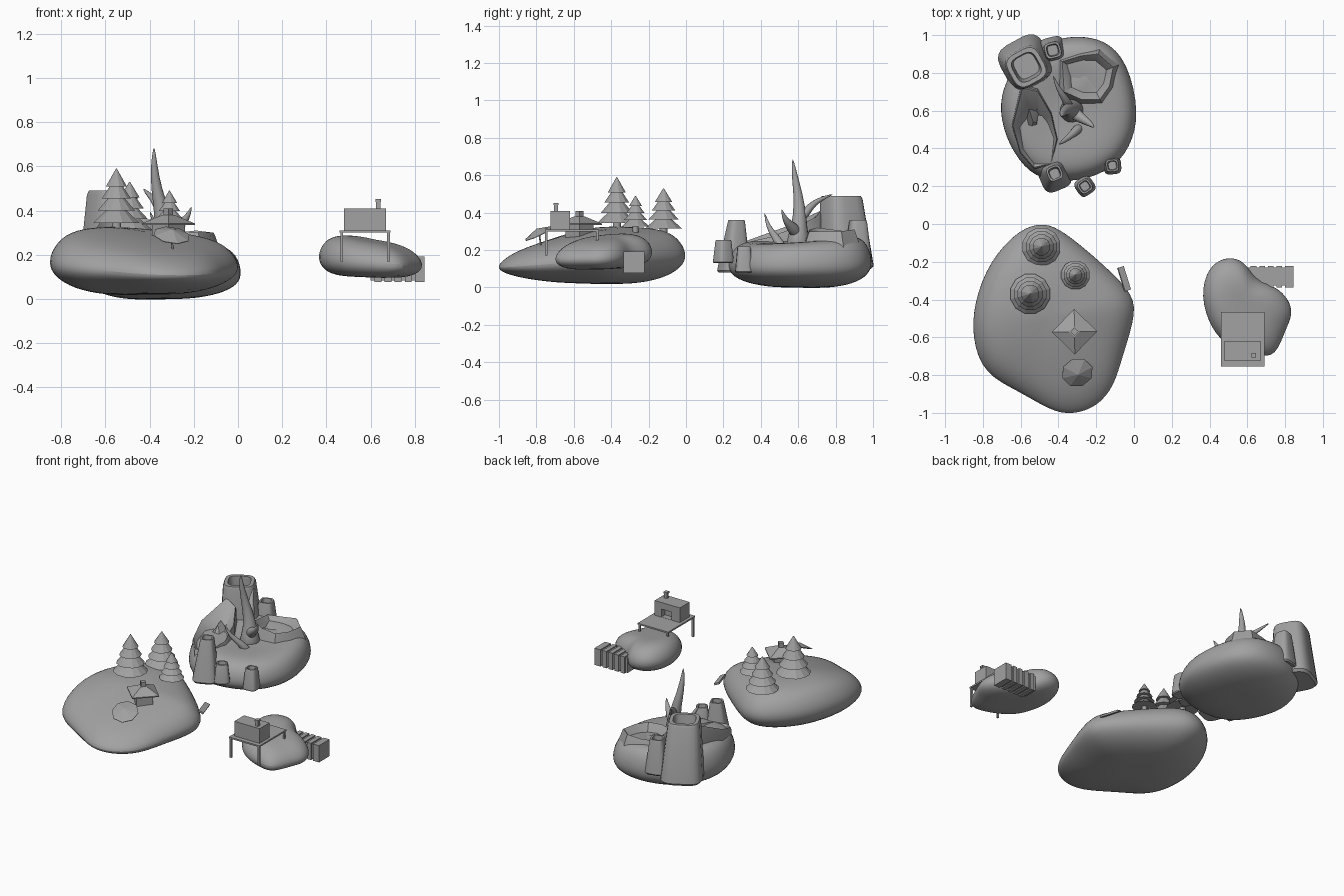
import bpy, bmesh, math
from mathutils import Vector, Matrix

cube = bpy.data.objects.get("Cube")
if cube:
    bpy.data.objects.remove(cube, do_unlink=True)

grey = bpy.data.materials.new("plain grey")
grey.use_nodes = True
grey.diffuse_color = (0.36, 0.36, 0.36, 1)
grey.node_tree.nodes["Principled BSDF"].inputs["Base Color"].default_value = (0.36, 0.36, 0.36, 1)


def loft(name, rings, smooth=None, subdiv=0, loc=(0, 0, 0), rot=(0, 0, 0)):
    """Skin a stack of equal-length rings and cap both ends."""
    bm = bmesh.new()
    loops = [[bm.verts.new(p) for p in ring] for ring in rings]
    n = len(loops[0])
    for a, b in zip(loops, loops[1:]):
        for i in range(n):
            j = (i + 1) % n
            bm.faces.new((a[i], a[j], b[j], b[i]))
    bm.faces.new(loops[0])
    bm.faces.new(loops[-1])
    bmesh.ops.recalc_face_normals(bm, faces=bm.faces)
    mesh = bpy.data.meshes.new(name)
    bm.to_mesh(mesh)
    bm.free()
    obj = bpy.data.objects.new(name, mesh)
    bpy.context.collection.objects.link(obj)
    obj.location, obj.rotation_euler = loc, rot
    mesh.materials.append(grey)
    if subdiv:
        mod = obj.modifiers.new("round", 'SUBSURF')
        mod.levels = mod.render_levels = subdiv
    if smooth:
        for o in bpy.context.selected_objects:
            o.select_set(False)
        obj.select_set(True)
        bpy.context.view_layer.objects.active = obj
        bpy.ops.object.shade_smooth_by_angle(angle=math.radians(smooth))
    return obj


def circle(r, z, n, power=1.0):
    """Ring of n points; power under 1 squares it off."""
    def sq(v):
        return math.copysign(abs(v) ** power, v)
    angles = [2 * math.pi * (i + 0.5) / n for i in range(n)]
    return [(r * sq(math.cos(a)), r * sq(math.sin(a)), z) for a in angles]


def box(name, lo, hi, rot=(0, 0, 0)):
    c = (Vector(lo) + Vector(hi)) / 2
    h = (Vector(hi) - Vector(lo)) / 2
    rings = [[(x * h.x, y * h.y, z * h.z) for x, y in ((-1, -1), (1, -1), (1, 1), (-1, 1))]
             for z in (-1, 1)]
    return loft(name, rings, loc=c, rot=rot)


def island(name, centre, outline, profile, side, front, back):
    """Rounded rock: outline scaled through a profile, sloped to the side, front and back."""
    cx, cy = centre
    rings = []
    for s, z in profile:
        ring = []
        for x, y in outline:
            dx, dy = (x - cx) * s * 1.04, (y - cy) * s * 1.04
            slope = side * dx + (front if dy < 0 else back) * dy
            ring.append((cx + dx, cy + dy, z + slope * (z - 0.05) * 5))
        rings.append(ring)
    return loft(name, rings, smooth=60, subdiv=2)


def basin(name, rim, flare, drop, floor, depth):
    """Raised crater: flared outer wall, sharp rim and sunken floor."""
    c = sum((Vector(p) for p in rim), Vector()) / len(rim)
    def ring(s, dz):
        return [(c.x + (x - c.x) * s, c.y + (y - c.y) * s, z + dz) for x, y, z in rim]
    rings = [ring(flare, -drop), ring(1.04, -0.01), ring(1, 0), ring(0.95, -0.006),
             ring(floor, -depth), ring(0.2, -depth)]
    return loft(name, rings, smooth=40)


def vent(name, base, top, r0, r1, turn):
    """Tapered hollow stack with rounded square section."""
    base, top = Vector(base), Vector(top)
    steps = [(0, r0 * 0.9), (0.04, r0), (0.95, r1), (1, r1 * 0.92), (1, r1 * 0.7), (0.75, r1 * 0.6)]
    m = Matrix.Rotation(turn, 3, 'Z')
    rings = [[base.lerp(top, t) + m @ Vector(p) for p in circle(r, 0, 20, 0.55)] for t, r in steps]
    return loft(name, rings, smooth=40)


def horn(name, points, radii):
    """Tapering tube through a few points."""
    pts = [Vector(p) for p in points]
    rings = []
    for i, p in enumerate(pts):
        d = (pts[min(i + 1, len(pts) - 1)] - pts[max(i - 1, 0)]).normalized()
        u = d.cross(Vector((0.3, 1, 0.1))).normalized()
        v = d.cross(u)
        rings.append([p + radii[i] * (math.cos(a) * u + math.sin(a) * v)
                      for a in (k * math.pi / 4 for k in range(8))])
    return loft(name, rings, smooth=60, subdiv=1)


# Forest island
island("forest_island", (-0.43, -0.48),
       [(-0.47, 0), (-0.6, -0.03), (-0.76, -0.2), (-0.84, -0.42), (-0.85, -0.6), (-0.79, -0.79),
        (-0.6, -0.88), (-0.44, -0.98), (-0.33, -1), (-0.2, -0.96), (-0.11, -0.85), (-0.07, -0.7),
        (0.01, -0.46), (-0.03, -0.35), (-0.2, -0.19), (-0.37, -0.05)],
       [(0.2, 0.315), (0.5, 0.31), (0.8, 0.285), (0.94, 0.225), (1, 0.16), (0.94, 0.1),
        (0.72, 0.045), (0.4, 0.02), (0.15, 0.02)], -0.06, 0.17, 0.03)

# Volcanic island
island("volcanic_island", (-0.35, 0.61),
       [(-0.3, 0.99), (-0.16, 0.97), (-0.04, 0.86), (0.025, 0.58), (-0.03, 0.4), (-0.12, 0.3),
        (-0.26, 0.24), (-0.42, 0.23), (-0.55, 0.27), (-0.66, 0.42), (-0.71, 0.6), (-0.68, 0.75),
        (-0.58, 0.9), (-0.43, 0.97)],
       [(0.2, 0.24), (0.5, 0.255), (0.78, 0.26), (0.93, 0.22), (1, 0.13), (0.95, 0.065),
        (0.72, 0.02), (0.4, 0), (0.15, 0)], -0.06, 0.06, 0.06)

# Beach island
island("beach_island", (0.58, -0.45),
       [(0.5, -0.17), (0.59, -0.2), (0.64, -0.3), (0.75, -0.33), (0.82, -0.4), (0.84, -0.48),
        (0.8, -0.56), (0.75, -0.7), (0.66, -0.7), (0.5, -0.65), (0.41, -0.56), (0.35, -0.38),
        (0.395, -0.22)],
       [(0.2, 0.27), (0.55, 0.27), (0.85, 0.24), (1, 0.18), (0.93, 0.13), (0.65, 0.1),
        (0.2, 0.1)], -0.12, 0.08, 0.08)

# Craters
basin("round_crater", [(-0.38, 0.86, 0.3), (-0.28, 0.89, 0.3), (-0.19, 0.9, 0.31), (-0.11, 0.83, 0.3),
                       (-0.13, 0.73, 0.3), (-0.18, 0.66, 0.3), (-0.28, 0.66, 0.31),
                       (-0.37, 0.7, 0.32)], 1.28, 0.1, 0.7, 0.05)
basin("long_crater", [(-0.59, 0.72, 0.41), (-0.51, 0.7, 0.38), (-0.44, 0.58, 0.32), (-0.41, 0.45, 0.27),
                      (-0.44, 0.32, 0.24), (-0.53, 0.3, 0.24), (-0.6, 0.38, 0.27), (-0.64, 0.52, 0.32)],
      1.1, 0.18, 0.5, 0.1)

# Chimney vents
vent("tall_vent", (-0.57, 0.855, 0.1), (-0.57, 0.83, 0.49), 0.132, 0.1, 0.5)
vent("side_vent", (-0.43, 0.92, 0.13), (-0.43, 0.92, 0.36), 0.07, 0.045, 0.25)
vent("front_vent", (-0.42, 0.255, 0.08), (-0.42, 0.27, 0.36), 0.08, 0.042, 0.4)
vent("small_vent_1", (-0.26, 0.2, 0.13), (-0.26, 0.2, 0.255), 0.049, 0.037, 0.6)
vent("small_vent_2", (-0.115, 0.31, 0.08), (-0.115, 0.31, 0.22), 0.047, 0.035, 0.1)

# Thorns
horn("main_thorn", [(-0.33, 0.6, 0.2), (-0.33, 0.6, 0.28), (-0.34, 0.61, 0.38), (-0.37, 0.6, 0.5),
                    (-0.38, 0.58, 0.6), (-0.38, 0.57, 0.69)], [0.09, 0.055, 0.04, 0.026, 0.018, 0.003])
horn("back_thorn", [(-0.34, 0.61, 0.36), (-0.36, 0.66, 0.43), (-0.4, 0.71, 0.47), (-0.43, 0.79, 0.5)],
     [0.035, 0.022, 0.014, 0.003])
horn("right_thorn", [(-0.33, 0.6, 0.28), (-0.28, 0.56, 0.33), (-0.23, 0.53, 0.36), (-0.21, 0.51, 0.42)],
     [0.045, 0.03, 0.017, 0.003])
horn("small_thorn", [(-0.28, 0.52, 0.2), (-0.32, 0.48, 0.27), (-0.37, 0.44, 0.32), (-0.4, 0.42, 0.4)],
     [0.035, 0.022, 0.014, 0.003])

# Pine trees: trunk and four stacked cones
for k, (x, y, z, top, r) in enumerate([(-0.49, -0.12, 0.27, 0.53, 0.103), (-0.31, -0.27, 0.28, 0.49, 0.078),
                                       (-0.55, -0.37, 0.3, 0.59, 0.108)], 1):
    loft(f"tree_trunk_{k}", [circle(r * 0.2, h, 10) for h in (z, top - 0.05)], smooth=40, loc=(x, y, 0))
    low = z + 0.045
    step = (top - low) / 4.5
    for i in range(4):
        w = r * (1 - 0.18 * i)
        b = low + i * step
        tip = (0.002, top) if i == 3 else (w * 0.38, b + step * 1.15)
        loft(f"tree_{k}_tier_{i + 1}", [circle(w, b, 12), circle(*tip, 12)], loc=(x, y, 0))

# Hut on the forest island
hut = dict(loc=(-0.315, -0.57, 0), rot=(0, 0, 0.8))
loft("hut_body", [circle(0.075, z, 4) for z in (0.22, 0.345)], **hut)
loft("hut_roof", [circle(0.12, 0.335, 4), circle(0.12, 0.342, 4), circle(0.028, 0.38, 4)], **hut)
loft("hut_chimney", [circle(0.022, z, 4) for z in (0.37, 0.41)], **hut)

# Parasol leaning toward the front
loft("parasol_canopy", [circle(0.085, 0, 8), circle(0.085, 0.003, 8), circle(0.004, 0.03, 8)],
     loc=(-0.3, -0.785, 0.287), rot=(0.45, 0.15, 0))
horn("parasol_pole", [(-0.29, -0.765, 0.17), (-0.298, -0.78, 0.25), (-0.305, -0.79, 0.32)], [0.005] * 3)

# Loose floating plank
box("loose_plank", (-0.07, -0.355, 0.185), (-0.035, -0.225, 0.197), (0, 0.4, 0.3))

# Stilt house
box("deck", (0.46, -0.755, 0.3), (0.69, -0.465, 0.31))
for i, x in enumerate((0.464, 0.675)):
    for j, y in enumerate((-0.753, -0.481)):
        box(f"deck_leg_{i}_{j}", (x, y, 0.17), (x + 0.012, y + 0.012, 0.302))
house = box("house", (0.48, -0.725, 0.308), (0.67, -0.62, 0.41))
cutter = box("doorway_cutter", (0.545, -0.66, 0.311), (0.62, -0.6, 0.365))
cutter.hide_render = True
cutter.hide_viewport = True
cut = house.modifiers.new("doorway", 'BOOLEAN')
cut.object = cutter
cut.operation = 'DIFFERENCE'
cut.solver = 'EXACT'
box("house_chimney", (0.624, -0.705, 0.4), (0.644, -0.685, 0.44))
box("house_chimney_cap", (0.621, -0.708, 0.44), (0.647, -0.682, 0.452))

# Jetty of blocks
box("jetty_core", (0.6, -0.325, 0.085), (0.83, -0.23, 0.185))
for i in range(5):
    x = 0.618 + i * 0.0455
    box(f"jetty_block_{i + 1}", (x, -0.335, 0.078), (x + (0.044 if i == 4 else 0.03), -0.222, 0.192))
